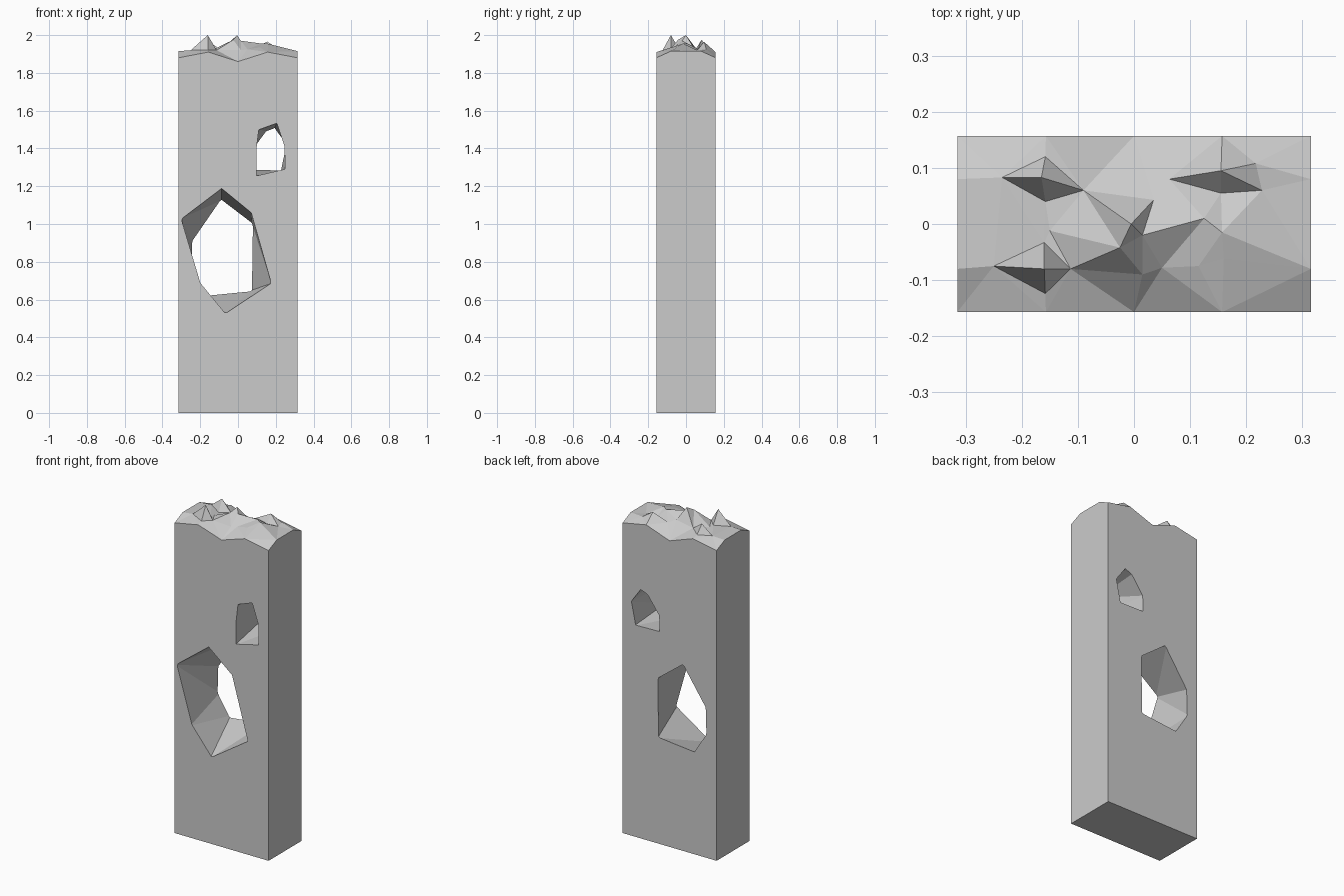
import bpy, bmesh
from mathutils import Vector
from mathutils.geometry import delaunay_2d_cdt

if "Cube" in bpy.data.objects:
    bpy.data.objects.remove(bpy.data.objects["Cube"])

W, D = 0.315, 0.157

# Broken top: rim points, then rubble peaks (x, y, z)
rim = [(sx * W, sy * D, 1.88) for sx in (-1, 1) for sy in (-1, 1)]
rim += [(sx * D, sy * D, 1.91) for sx in (-1, 1) for sy in (-1, 1)]
rim += [(sx * W, sy * 0.08, 1.915) for sx in (-1, 1) for sy in (-1, 1)]
rim += [(0, -D, 1.86), (0, D, 1.855)]

peaks = [
    # back left spike
    (-.235, .083, 1.92), (-.158, .12, 1.92), (-.09, .06, 1.92), (-.158, .04, 1.91),
    (-.165, .083, 1.975),
    # front left spike
    (-.25, -.075, 1.92), (-.16, -.033, 1.92), (-.113, -.08, 1.92), (-.158, -.124, 1.92),
    (-.16, -.08, 2.0),
    # central ridge
    (-.15, -.012, 1.915), (.035, .043, 1.93), (.125, .01, 1.955), (.015, -.09, 1.92),
    (-.005, 0, 2.0), (.015, -.02, 1.97), (-.025, -.042, 1.975),
    # back right ridge
    (.063, .08, 1.92), (.155, .095, 1.965), (.217, .108, 1.925), (.228, .06, 1.92),
    (.155, .055, 1.92),
    # front right plateau
    (.157, -.015, 1.955), (.16, -.062, 1.94), (.115, -.075, 1.935), (.05, -.078, 1.925),
]
pts = rim + peaks
co, _, faces, orig, _, _ = delaunay_2d_cdt([Vector(p[:2]) for p in pts], [], [], 0, 1e-5)

# Pillar: extrude the rubble rim down to the ground
bm = bmesh.new()
vs = [bm.verts.new((c.x, c.y, pts[o[0]][2])) for c, o in zip(co, orig)]
for f in faces:
    bm.faces.new([vs[i] for i in f])
boundary = [e for e in bm.edges if e.is_boundary]
ret = bmesh.ops.extrude_edge_only(bm, edges=boundary)["geom"]
for v in ret:
    if isinstance(v, bmesh.types.BMVert):
        v.co.z = 0
base = [e for e in ret if isinstance(e, bmesh.types.BMEdge) and e.is_boundary]
bmesh.ops.contextual_create(bm, geom=base)
bmesh.ops.recalc_face_normals(bm, faces=bm.faces)
mesh = bpy.data.meshes.new("broken_pillar")
bm.to_mesh(mesh)
bm.free()
pillar = bpy.data.objects.new("broken_pillar", mesh)
bpy.context.collection.objects.link(pillar)


def cut_hole(name, front, back):
    """Cut a tapering hole between a front and a back outline (x, z)."""
    bm = bmesh.new()
    for (fx, fz), (bx, bz) in zip(front, back):
        f, b = Vector((fx, -D, fz)), Vector((bx, D, bz))
        bm.verts.new(f + (f - b) * 0.05)
        bm.verts.new(b + (b - f) * 0.05)
    bmesh.ops.convex_hull(bm, input=bm.verts)
    bmesh.ops.recalc_face_normals(bm, faces=bm.faces)
    me = bpy.data.meshes.new(name)
    bm.to_mesh(me)
    bm.free()
    ob = bpy.data.objects.new(name, me)
    bpy.context.collection.objects.link(ob)
    ob.hide_render = True
    ob.hide_set(True)
    mod = pillar.modifiers.new(name, 'BOOLEAN')
    mod.operation = 'DIFFERENCE'
    mod.solver = 'EXACT'
    mod.object = ob


# Large lower hole
cut_hole("large_hole_cutter",
         [(-.087, 1.188), (.07, 1.06), (.172, .684), (-.07, .53), (-.2, .69), (-.297, 1.024)],
         [(-.087, 1.128), (.074, 1.005), (.074, .65), (-.165, .62), (-.242, .74), (-.242, .91)])
# Small upper hole
cut_hole("small_hole_cutter",
         [(.113, 1.50), (.204, 1.533), (.247, 1.41), (.247, 1.29), (.098, 1.257), (.098, 1.40)],
         [(.148, 1.49), (.194, 1.508), (.255, 1.42), (.228, 1.285), (.067, 1.287), (.07, 1.38)])
